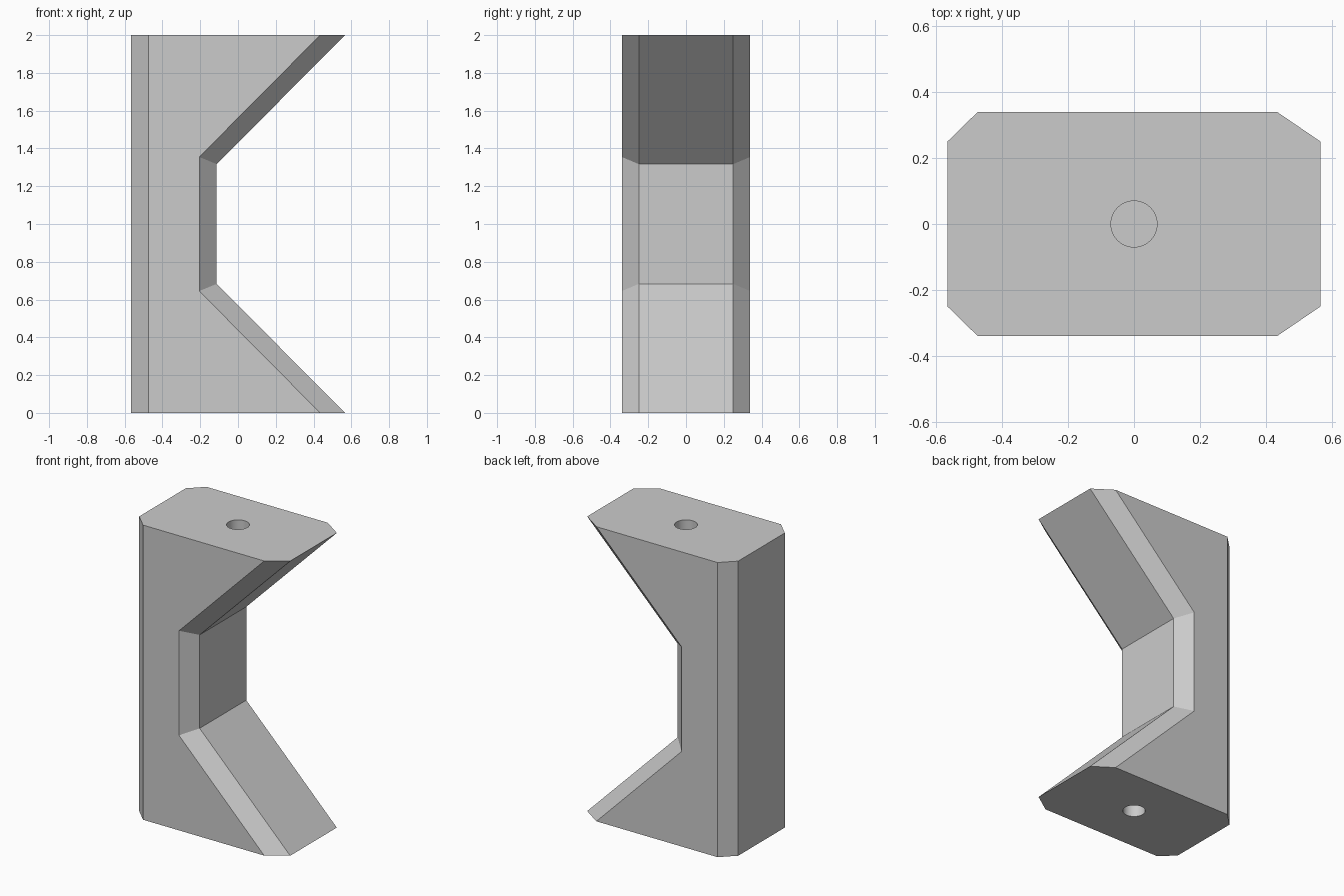
import bpy
import bmesh
import math

cube = bpy.data.objects.get("Cube")
if cube:
    bpy.data.objects.remove(cube, do_unlink=True)

HEIGHT = 2.0
HOLE_RADIUS = 0.07
HOLE_DEPTH = 0.3

grey = bpy.data.materials.new("plain grey")
grey.use_nodes = True
colour = (0.6, 0.6, 0.6, 1)
grey.diffuse_color = colour
grey.node_tree.nodes["Principled BSDF"].inputs["Base Color"].default_value = colour


def outline(back, tip, waist, waist_z):
    """Side profile, mirrored about mid height."""
    return [(back, 0), (tip, 0), (waist, waist_z),
            (waist, HEIGHT - waist_z), (tip, HEIGHT), (back, HEIGHT)]


# Bracket body: small outline on the outer sides, full outline between the chamfers
small = outline(-0.475, 0.435, -0.205, 0.645)
full = outline(-0.567, 0.567, -0.113, 0.683)
bm = bmesh.new()
rings = [[bm.verts.new((x, y, z)) for x, z in profile]
         for y, profile in ((-0.34, small), (-0.25, full), (0.25, full), (0.34, small))]
for a, b in zip(rings, rings[1:]):
    for i in range(len(a)):
        j = (i + 1) % len(a)
        bm.faces.new((a[i], a[j], b[j], b[i]))
bm.faces.new(rings[0])
bm.faces.new(rings[-1])

# Merge the top and bottom strips into single flat faces
for level in (0, HEIGHT):
    flat = [f for f in bm.faces if all(abs(v.co.z - level) < 1e-5 for v in f.verts)]
    bmesh.ops.dissolve_faces(bm, faces=flat)
bmesh.ops.recalc_face_normals(bm, faces=bm.faces)
mesh = bpy.data.meshes.new("bracket")
bm.to_mesh(mesh)
bm.free()
mesh.materials.append(grey)
bracket = bpy.data.objects.new("bracket", mesh)
bpy.context.collection.objects.link(bracket)

# Blind screw holes in the top and bottom ends
cutters = []
for name, level in (("bottom_hole", 0), ("top_hole", HEIGHT)):
    bpy.ops.mesh.primitive_cylinder_add(vertices=48, radius=HOLE_RADIUS,
                                        depth=2 * HOLE_DEPTH, location=(0, 0, level))
    cutter = bpy.context.object
    cutter.name = name
    cutter.hide_render = True
    cutter.data.materials.append(grey)
    cut = bracket.modifiers.new(name, "BOOLEAN")
    cut.operation = "DIFFERENCE"
    cut.solver = "EXACT"
    cut.object = cutter
    cutters.append(cutter)

bpy.ops.object.select_all(action="DESELECT")
bracket.select_set(True)
bpy.context.view_layer.objects.active = bracket
for name in [m.name for m in bracket.modifiers]:
    bpy.ops.object.modifier_apply(modifier=name)
for cutter in cutters:
    bpy.data.objects.remove(cutter, do_unlink=True)

# Round hole walls, crisp body edges
bpy.ops.object.shade_smooth_by_angle(angle=math.radians(20))
